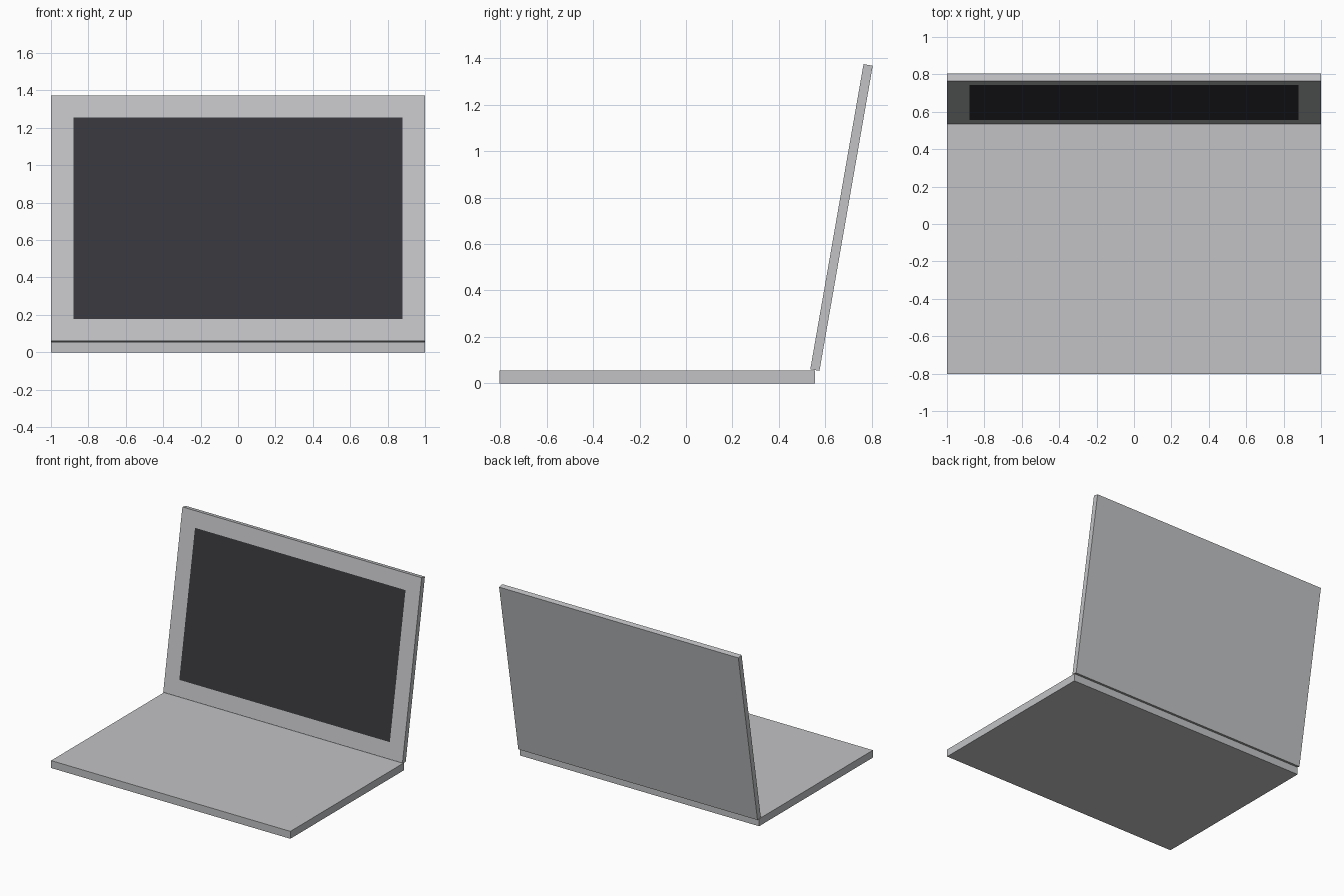
import bpy, bmesh, math
from mathutils import Matrix

if "Cube" in bpy.data.objects:
    bpy.data.objects.remove(bpy.data.objects["Cube"])


def material(name, rgb):
    m = bpy.data.materials.new(name)
    m.diffuse_color = (*rgb, 1)
    m.use_nodes = True
    m.node_tree.nodes["Principled BSDF"].inputs["Base Color"].default_value = m.diffuse_color
    return m


silver = material("silver grey", (0.54, 0.545, 0.56))
dark = material("screen dark grey", (0.038, 0.039, 0.045))


def box(name, x, y, z):
    """Box spanning the given (min, max) ranges."""
    bm = bmesh.new()
    bmesh.ops.create_cube(bm, size=1)
    for v in bm.verts:
        v.co = [r[0] if c < 0 else r[1] for c, r in zip(v.co, (x, y, z))]
    mesh = bpy.data.meshes.new(name)
    bm.to_mesh(mesh)
    bm.free()
    ob = bpy.data.objects.new(name, mesh)
    bpy.context.collection.objects.link(ob)
    mesh.materials.append(silver)
    return ob


# Flat base slab
box("base", (-1, 1), (-0.803, 0.555), (0, 0.056))

# Lid, modelled upright with its lower front edge at the origin
lid = box("lid", (-1, 1), (0, 0.04), (0, 1.333))
lid.data.materials.append(dark)

# Screen: inset the front face of the lid, flush with the bezel
bm = bmesh.new()
bm.from_mesh(lid.data)
front = min(bm.faces, key=lambda f: f.calc_center_median().y)
bmesh.ops.inset_region(bm, faces=[front], thickness=0.12, use_even_offset=True)
front.material_index = 1

# Lean the lid back and place it on the rear edge of the base
bm.transform(Matrix.Translation((0, 0.535, 0.061)) @ Matrix.Rotation(math.radians(-9.9), 4, 'X'))
bm.to_mesh(lid.data)
bm.free()
